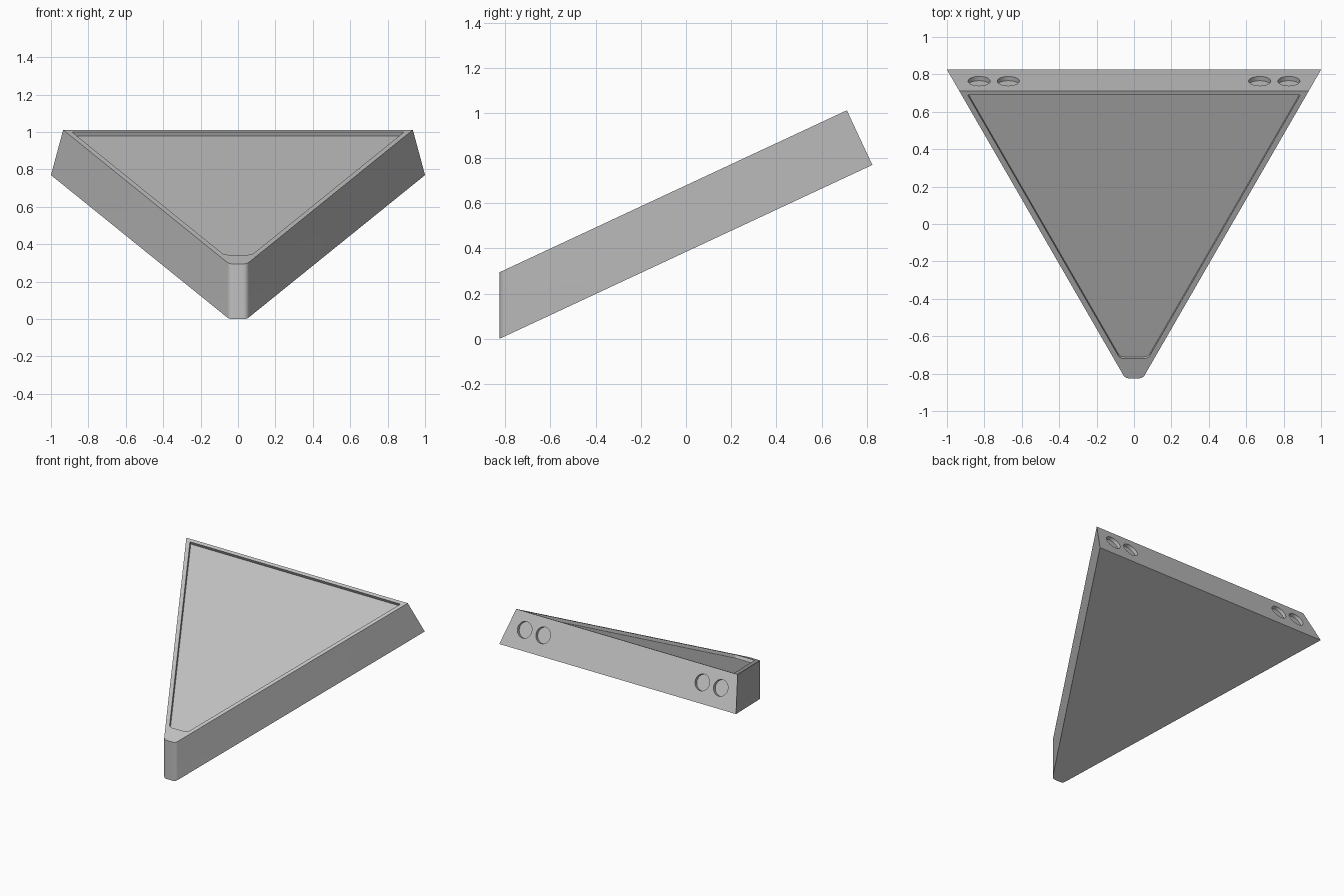
import bpy, bmesh, math
from mathutils import Matrix, Vector

if "Cube" in bpy.data.objects:
    bpy.data.objects.remove(bpy.data.objects["Cube"], do_unlink=True)

TILT = math.radians(25)
END = 0.825            # half depth
THICK = 0.267          # plate thickness across the tilt
RECESS = 0.024
UP = Vector((0, -math.sin(TILT), math.cos(TILT)))    # normal of the plate
BACK = Vector((0, math.cos(TILT), math.sin(TILT)))   # normal of the back edge

grey = bpy.data.materials.new("light grey")
grey.use_nodes = True
colour = (0.53, 0.53, 0.53, 1)
grey.diffuse_color = colour
grey.node_tree.nodes["Principled BSDF"].inputs["Base Color"].default_value = colour


def bottom_z(y):
    return (y + END) * math.tan(TILT)


def outline(front, back, inset=0.0, fillet=0.021, steps=8):
    """Triangle with a blunt rounded front tip, anticlockwise from above."""
    def half(y):
        return 1 - (END - y) * math.tan(math.pi / 6) - inset
    corner = Vector((half(front), front))
    start = corner - Vector((fillet, 0))
    end = corner + fillet * Vector((0.5, math.sqrt(0.75)))
    right = []
    for i in range(steps + 1):
        t = i / steps
        right.append(start * (1 - t) ** 2 + corner * 2 * t * (1 - t) + end * t * t)
    right.append(Vector((half(back), back)))
    return right + [Vector((-p.x, p.y)) for p in reversed(right)]


# Plate: underside, vertical sides, square back edge, rim and shallow recess
lift = THICK / math.cos(TILT)
base = outline(-END, END)
top = outline(-END, END - THICK * math.sin(TILT))
rim = outline(-0.72, 0.69, inset=0.033)
bm = bmesh.new()


def ring(points, height, shift=Vector()):
    return [bm.verts.new(Vector((p.x, p.y, bottom_z(p.y) + height)) + shift)
            for p in points]


rings = [ring(base, 0), ring(top, lift), ring(rim, lift),
         ring(rim, lift, -RECESS * UP)]
bm.faces.new(reversed(rings[0]))
for low, high in zip(rings, rings[1:]):
    for i in range(len(low)):
        j = (i + 1) % len(low)
        bm.faces.new((low[i], low[j], high[j], high[i]))
bm.faces.new(rings[-1])
bmesh.ops.recalc_face_normals(bm, faces=bm.faces)
mesh = bpy.data.meshes.new("sloped_plate")
bm.to_mesh(mesh)
bm.free()
mesh.materials.append(grey)
plate = bpy.data.objects.new("sloped_plate", mesh)
bpy.context.collection.objects.link(plate)

# Two pairs of shallow round sockets in the back edge
bm = bmesh.new()
socket_y = 0.764
socket_z = bottom_z(END) + (END - socket_y) / math.tan(TILT)
turn = BACK.to_track_quat('Z', 'Y').to_matrix().to_4x4()
for side in (-1, 1):
    for x in (0.672, 0.828):
        place = Matrix.Translation((side * x, socket_y, socket_z)) @ turn
        bmesh.ops.create_cone(bm, cap_ends=True, segments=48, radius1=0.059,
                              radius2=0.059, depth=0.05, matrix=place)
mesh = bpy.data.meshes.new("socket_cutter")
bm.to_mesh(mesh)
bm.free()
mesh.materials.append(grey)
cutter = bpy.data.objects.new("socket_cutter", mesh)
bpy.context.collection.objects.link(cutter)
cutter.hide_render = True

cut = plate.modifiers.new("sockets", 'BOOLEAN')
cut.operation = 'DIFFERENCE'
cut.solver = 'EXACT'
cut.object = cutter
bpy.context.view_layer.objects.active = plate
plate.select_set(True)
bpy.ops.object.modifier_apply(modifier=cut.name)
bpy.data.objects.remove(cutter, do_unlink=True)
bpy.ops.object.shade_smooth_by_angle(angle=math.radians(30))
